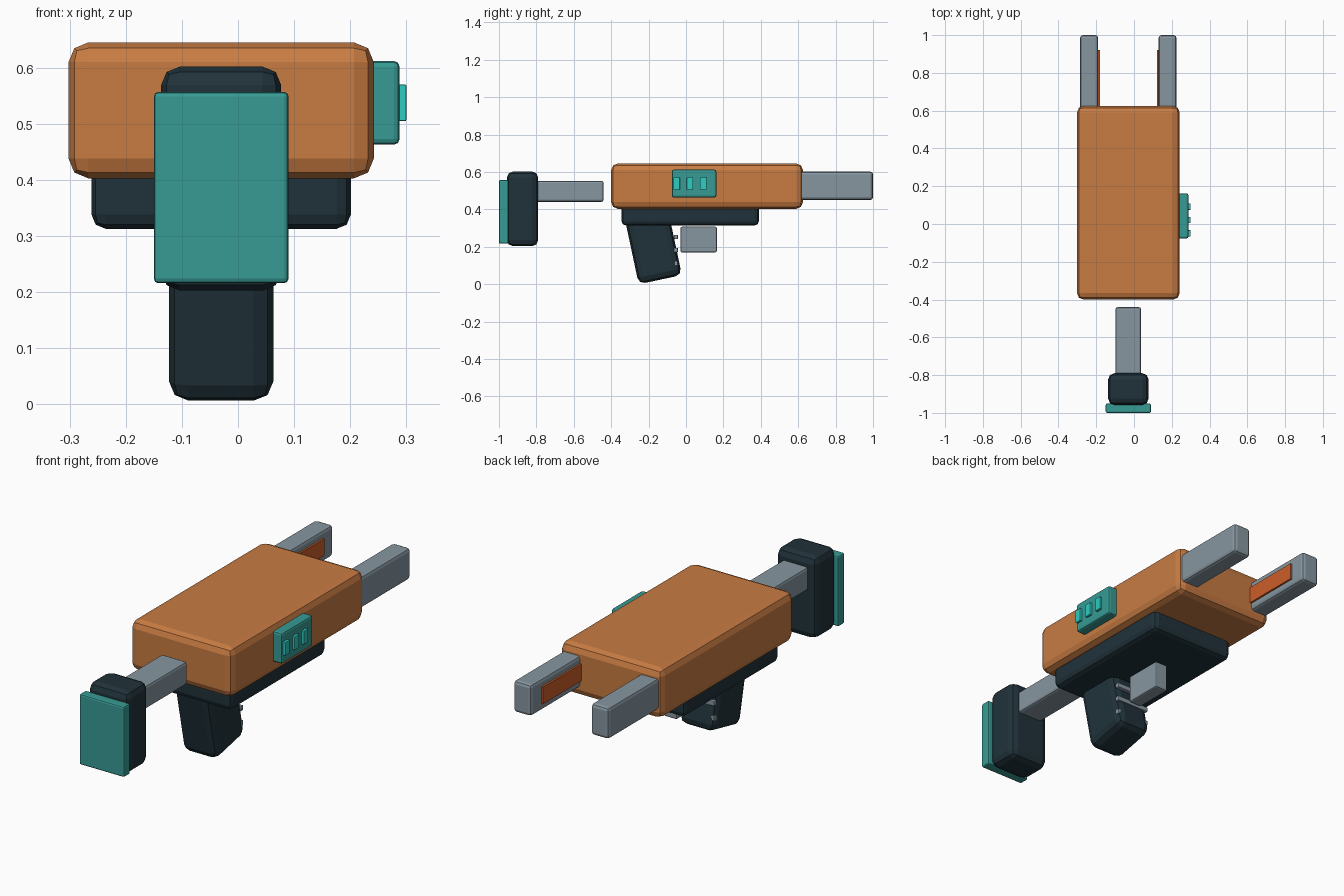
import bpy
import math

if "Cube" in bpy.data.objects:
    bpy.data.objects.remove(bpy.data.objects["Cube"])


def material(name, rgb):
    m = bpy.data.materials.new(name)
    m.diffuse_color = (*rgb, 1.0)
    m.use_nodes = True
    m.node_tree.nodes["Principled BSDF"].inputs["Base Color"].default_value = m.diffuse_color
    return m


ORANGE = material("burnt_orange", (0.58, 0.20, 0.055))
FLAME = material("red_orange", (0.60, 0.11, 0.023))
TEAL = material("teal", (0.038, 0.325, 0.296))
CYAN = material("bright_cyan", (0.026, 0.61, 0.54))
DARK = material("dark_slate", (0.0145, 0.032, 0.042))
GREY = material("steel_grey", (0.242, 0.305, 0.352))

MID = -0.03  # centre line of the main parts


def block(name, mat, x, y, z, bevel=0.0, tilt=0.0):
    """Box between (min, max) pairs, with a two-step bevel and a tilt about x."""
    spans = (x, y, z)
    bpy.ops.mesh.primitive_cube_add(size=1, location=[(a + b) / 2 for a, b in spans])
    ob = bpy.context.object
    ob.name = name
    ob.scale = [b - a for a, b in spans]
    bpy.ops.object.transform_apply(location=False, rotation=False, scale=True)
    ob.rotation_euler.x = math.radians(tilt)
    ob.data.materials.append(mat)
    if bevel:
        mod = ob.modifiers.new("bevel", 'BEVEL')
        mod.width = bevel
        mod.segments = 2
    return ob


def wide(half):
    return (MID - half, MID + half)


# Main body and the plate under it
block("body", ORANGE, wide(0.272), (-0.40, 0.625), (0.403, 0.645), 0.035)
block("under_plate", DARK, wide(0.231), (-0.345, 0.39), (0.313, 0.44), 0.025)

# Tilted grip with finger ridges
block("grip", DARK, wide(0.093), (-0.293, -0.057), (0.02, 0.382), 0.035, 12)
for z in (0.252, 0.182, 0.11):
    block("grip_ridge", GREY, wide(0.09), (-0.064, -0.043), (z - 0.012, z + 0.012), 0.004)

# Trigger block
block("trigger", GREY, wide(0.035), (-0.03, 0.165), (0.17, 0.307), 0.008)

# Stock: tube, butt and end pad
block("stock_tube", GREY, wide(0.068), (-0.83, -0.44), (0.44, 0.552), 0.012)
block("stock_butt", DARK, wide(0.107), (-0.958, -0.79), (0.203, 0.602), 0.033)
block("butt_pad", TEAL, wide(0.12), (-1.0, -0.95), (0.216, 0.557), 0.008)

# Two front prongs with a thin strip on each inner face
for side in (-1, 1):
    def across(a, b):
        return tuple(sorted((MID + side * a, MID + side * b)))
    block("prong", GREY, across(0.16, 0.255), (0.55, 1.0), (0.45, 0.602), 0.015)
    block("prong_strip", FLAME, across(0.151, 0.162), (0.58, 0.92), (0.485, 0.567))

# Side panel with three buttons
block("side_panel", TEAL, (0.22, 0.288), (-0.076, 0.162), (0.463, 0.612), 0.01)
for y in (-0.05, 0.021, 0.092):
    block("panel_button", CYAN, (0.28, 0.30), (y - 0.017, y + 0.017), (0.505, 0.57), 0.002)
